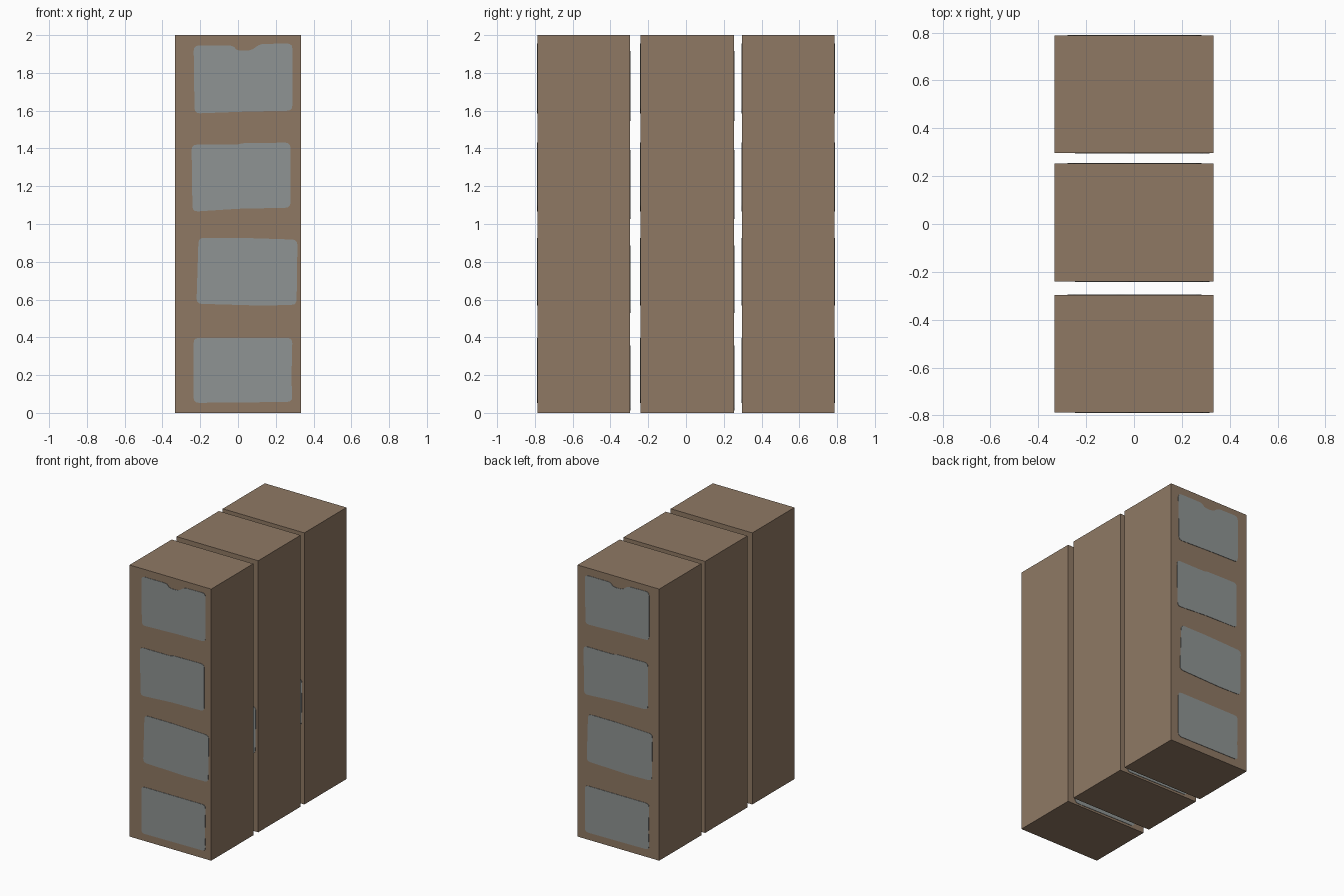
import bpy, bmesh
from mathutils import Vector

if "Cube" in bpy.data.objects:
    bpy.data.objects.remove(bpy.data.objects["Cube"])

def material(name, rgb):
    m = bpy.data.materials.new(name)
    m.diffuse_color = (*rgb, 1)
    m.use_nodes = True
    m.node_tree.nodes["Principled BSDF"].inputs["Base Color"].default_value = m.diffuse_color
    return m

BROWN = material("cardboard_brown", (0.275, 0.191, 0.127))
GREY = material("label_grey", (0.275, 0.296, 0.292))

W, H, PLATE = 0.665, 2.0, 0.003

# Label outlines (x, z) as seen facing the end of a box
LABELS = [
    [(-.235, 1.945), (-.024, 1.945), (-.008, 1.918), (.071, 1.918), (.114, 1.953),
     (.288, 1.956), (.288, 1.6), (.04, 1.595), (-.23, 1.585)],
    [(-.246, 1.42), (0, 1.42), (.02, 1.428), (.278, 1.431), (.278, 1.086),
     (.008, 1.081), (-.241, 1.065)],
    [(-.209, .927), (.008, .927), (.315, .917), (.31, .572), (.12, .568), (-.22, .578)],
    [(-.235, .397), (.288, .397), (.283, .18), (.288, .058), (-.235, .053)],
]

def rounded(points, r=0.028):
    """Replace each corner with a short curve."""
    out = []
    pts = [Vector(p) for p in points]
    for i, p in enumerate(pts):
        a, b = pts[i - 1] - p, pts[(i + 1) % len(pts)] - p
        a = p + a.normalized() * min(r, a.length * 0.45)
        b = p + b.normalized() * min(r, b.length * 0.45)
        for t in (0, 0.33, 0.67, 1):
            out.append(a * (1 - t) ** 2 + p * 2 * t * (1 - t) + b * t * t)
    return out

def finish(bm, name, mat):
    bmesh.ops.recalc_face_normals(bm, faces=bm.faces)
    me = bpy.data.meshes.new(name)
    bm.to_mesh(me)
    bm.free()
    me.materials.append(mat)
    bpy.context.collection.objects.link(bpy.data.objects.new(name, me))

def box(name, y0, y1):
    bm = bmesh.new()
    bmesh.ops.create_cube(bm, size=1)
    bmesh.ops.scale(bm, vec=(W, y1 - y0, H), verts=bm.verts)
    bmesh.ops.translate(bm, vec=(0, (y0 + y1) / 2, H / 2), verts=bm.verts)
    finish(bm, name, BROWN)

def labels(name, y, side, du=0, dz=0):
    """Thin plates on a box end; side -1 faces front, +1 faces back (turned half round)."""
    bm = bmesh.new()
    for outline in LABELS:
        f = bm.faces.new([bm.verts.new((-side * (p.x + du), y, p.y + dz))
                          for p in rounded(outline)])
        ext = bmesh.ops.extrude_face_region(bm, geom=[f])["geom"]
        bmesh.ops.translate(bm, vec=(0, side * PLATE, 0),
                            verts=[v for v in ext if isinstance(v, bmesh.types.BMVert)])
    finish(bm, name, GREY)

# Three boxes in a row, labelled on both ends
for part, y0, y1, dz in (("front", -.787, -.297, -.04),
                         ("middle", -.24, .253, -.04),
                         ("back", .297, .787, 0)):
    box(part + "_box", y0, y1)
    labels(part + "_box_front_labels", y0, -1)
    labels(part + "_box_back_labels", y1, 1, -.036, dz)
